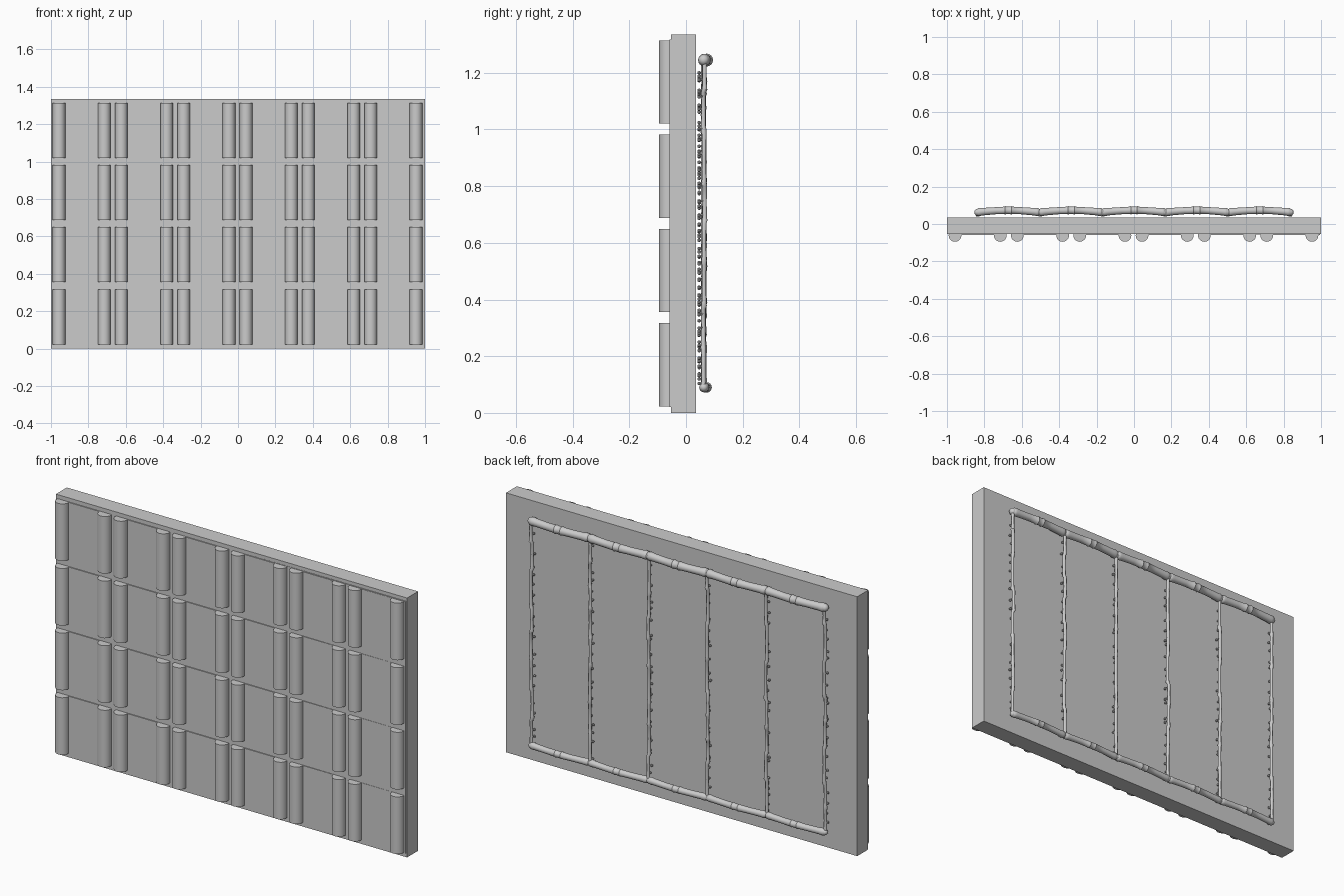
import bpy, bmesh, math, random
from mathutils import Vector

if "Cube" in bpy.data.objects:
    bpy.data.objects.remove(bpy.data.objects["Cube"])

random.seed(4)
PITCH = 1 / 3


def finish(bm, name, smooth=True):
    bmesh.ops.recalc_face_normals(bm, faces=bm.faces)
    me = bpy.data.meshes.new(name)
    bm.to_mesh(me)
    bm.free()
    ob = bpy.data.objects.new(name, me)
    bpy.context.collection.objects.link(ob)
    if smooth:
        bpy.context.view_layer.objects.active = ob
        ob.select_set(True)
        bpy.ops.object.shade_smooth_by_angle(angle=math.radians(40))
        ob.select_set(False)
    return ob


def prism(bm, outline, z0, z1):
    """Extrude an xy outline upwards."""
    lo = [bm.verts.new((x, y, z0)) for x, y in outline]
    hi = [bm.verts.new((x, y, z1)) for x, y in outline]
    n = len(lo)
    for i in range(n):
        bm.faces.new((lo[i], lo[(i + 1) % n], hi[(i + 1) % n], hi[i]))
    bm.faces.new(lo)
    bm.faces.new(hi)


def tube(bm, path, radii, sides=12):
    """Sweep circles of varying radius along a path."""
    pts = [Vector(p) for p in path]
    axis = (pts[-1] - pts[0]).normalized()
    u = axis.cross(Vector((0, 1, 0))).normalized()
    v = axis.cross(u)
    rings = []
    for p, r in zip(pts, radii):
        angles = [math.tau * k / sides for k in range(sides)]
        rings.append([bm.verts.new(p + (u * math.cos(a) + v * math.sin(a)) * r) for a in angles])
    for a, b in zip(rings, rings[1:]):
        for k in range(sides):
            j = (k + 1) % sides
            bm.faces.new((a[k], a[j], b[j], b[k]))
    bm.faces.new(rings[0])
    bm.faces.new(rings[-1])


# Main wall slab
bm = bmesh.new()
prism(bm, [(-1, -0.053), (1, -0.053), (1, 0.036), (-1, 0.036)], 0, 1.335)
finish(bm, "wall_slab", False)

# Slightly skewed backing sheet emerging towards the right
bm = bmesh.new()
prism(bm, [(0.1, -0.053), (0.995, -0.0575), (0.995, -0.045), (0.1, -0.045)], 0.02, 1.317)
finish(bm, "backing_sheet", False)

# Front panels and their rounded side posts, four rows of six
panels, posts = bmesh.new(), bmesh.new()
circle = [(0.034 * math.cos(math.tau * k / 24), 0.034 * math.sin(math.tau * k / 24)) for k in range(24)]
for row in range(4):
    z0 = 0.023 + row * 0.3325
    z1 = z0 + 0.294
    for col in range(6):
        xl = -0.957 + col * PITCH
        xr = xl + 0.242
        prism(panels, [(xl, -0.058), (xr, -0.058), (xr, -0.045), (xl, -0.045)], z0, z1)
        for x in (xl, xr):
            prism(posts, [(x + a, -0.061 + b) for a, b in circle], z0, z1)
finish(panels, "front_panels", False)
finish(posts, "panel_posts")

# Horizontal cane rails on the back: bowed pieces with a collar in the middle
for name, z, r in (("top_rail", 1.245, 0.021), ("bottom_rail", 0.09, 0.017)):
    bm = bmesh.new()
    for i in range(5):
        x0 = -0.84 + i * 0.336
        profile = [(0, .75), (.02, 1), (.05, 1.05), (.09, .95), (.3, .9), (.44, .95), (.45, 1.08),
                   (.47, .95), (.53, .95), (.55, 1.08), (.56, .95), (.7, .9), (.91, .95),
                   (.95, 1.05), (.98, 1), (1, .75)]
        path = [(x0 + t * 0.336, 0.063 + 0.010 * math.sin(math.pi * t), z) for t, _ in profile]
        tube(bm, path, [r * s for _, s in profile], 16)
    finish(bm, name)

# Upright canes with joints, and little buds on the wall side
canes, buds = bmesh.new(), bmesh.new()
for i in range(6):
    x = -0.835 + i * 0.334
    path, radii = [], []
    z = 0.085
    while z < 1.2:
        step = random.uniform(0.11, 0.2)
        top = min(z + step, 1.245)
        dx, dy = random.uniform(-.003, .003), random.uniform(-.003, .003)
        for t, r in ((0.0, .0105), (0.08, .0085), (0.5, .0075), (0.92, .0085)):
            path.append((x + dx, 0.063 + dy, z + (top - z) * t))
            radii.append(r)
        z = top
    path.append((x, 0.063, 1.245))
    radii.append(0.010)
    tube(canes, path, radii, 10)
    for k in range(20):
        z = 0.12 + k * 0.056 + random.uniform(-.02, .02)
        bx = x + random.uniform(-.006, .006)
        tube(buds, [(bx, .047, z - .006), (bx, .046, z - .003), (bx, .046, z + .003), (bx, .047, z + .006)],
             [.002, .006, .006, .002], 8)
        tube(buds, [(bx, .047, z - .002), (bx, .060, z + .004)], [.003, .003], 6)
finish(canes, "upright_canes")
finish(buds, "cane_buds")

# Rounded end knobs and binding knots where canes meet the rails
bm = bmesh.new()
for i in range(6):
    for z, r in ((1.245, 0.019), (0.09, 0.015)):
        g = bmesh.ops.create_uvsphere(bm, u_segments=12, v_segments=8, radius=r)
        bmesh.ops.translate(bm, verts=g["verts"], vec=(-0.835 + i * 0.334, 0.063, z))
finish(bm, "joint_knobs")
